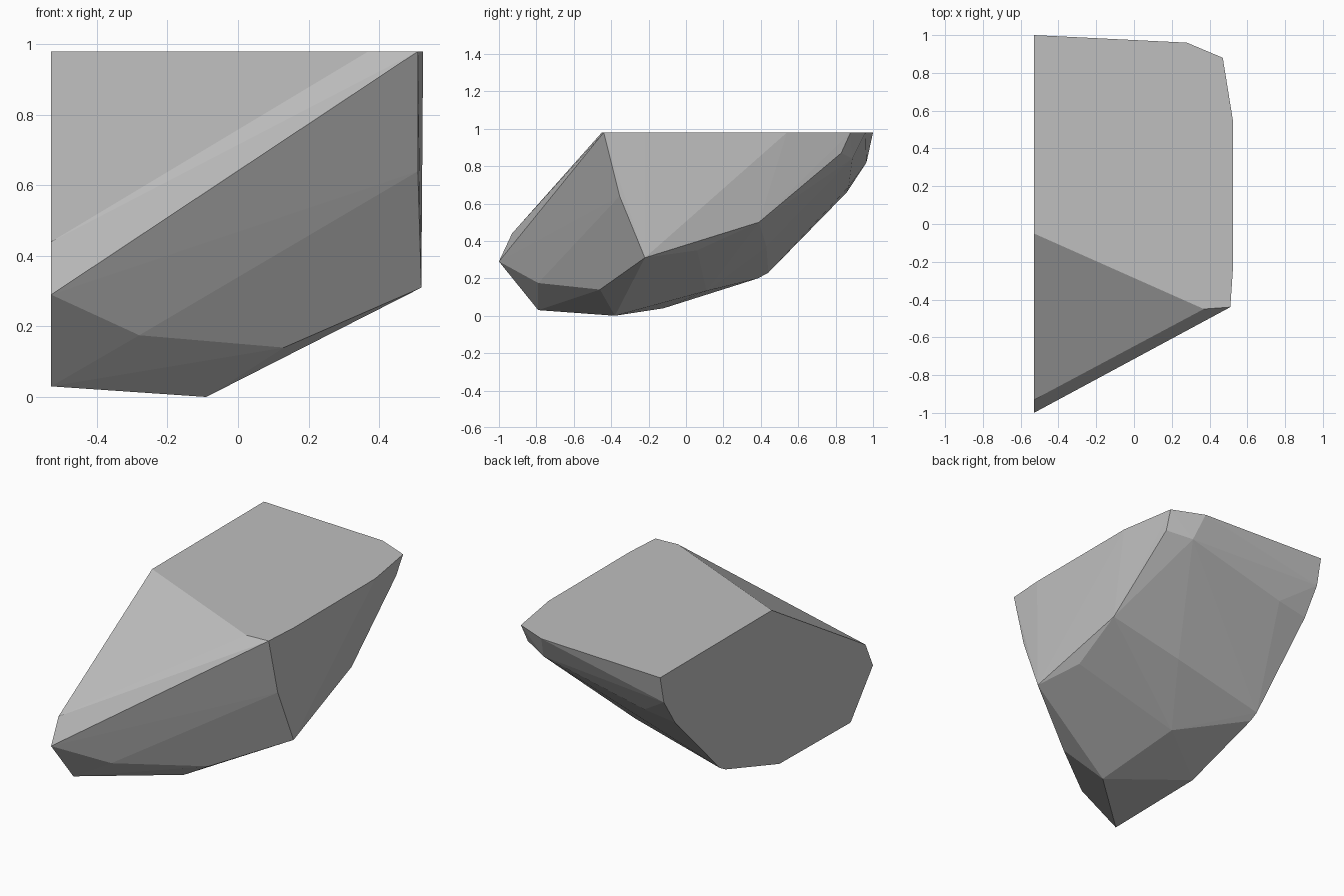
import bpy, bmesh, math

if "Cube" in bpy.data.objects:
    bpy.data.objects.remove(bpy.data.objects["Cube"])

LEFT, TOP = -0.53, 0.98

# Cut left side: profile as (y, z)
left_profile = [(-0.05, TOP), (-0.93, 0.44), (-1.0, 0.29), (-0.79, 0.03), (-0.12, 0.04),
                (0.385, 0.2), (0.44, 0.23), (0.86, 0.66), (0.965, 0.82), (1.0, TOP)]
# Flat top: outline as (x, y)
top_outline = [(0.28, 0.96), (0.47, 0.88), (0.525, 0.54), (0.525, -0.22),
               (0.51, -0.44), (0.37, -0.45)]
# Corners of the chipped front, right, back and underside
chips = [(0.52, -0.22, 0.31), (0.51, -0.355, 0.64), (-0.28, -0.79, 0.175),
         (0.13, -0.46, 0.14), (-0.09, -0.38, 0.0), (0.475, 0.39, 0.5),
         (0.45, 0.06, 0.35), (0.46, 0.83, 0.87), (0.315, 0.89, 0.84),
         (-0.335, 0.87, 0.69), (0.035, 0.43, 0.37), (-0.184, 0.11, 0.133)]

points = ([(LEFT, y, z) for y, z in left_profile]
          + [(x, y, TOP) for x, y in top_outline] + chips)

# Wrap the corners in a faceted convex shell
bm = bmesh.new()
for p in points:
    bm.verts.new(p)
bmesh.ops.convex_hull(bm, input=bm.verts[:])
bmesh.ops.delete(bm, geom=[v for v in bm.verts if not v.link_faces], context='VERTS')
# Merge the triangles of flat cuts into single faces
bmesh.ops.dissolve_limit(bm, angle_limit=math.radians(1), verts=bm.verts[:], edges=bm.edges[:])
bmesh.ops.recalc_face_normals(bm, faces=bm.faces[:])

mesh = bpy.data.meshes.new("rock_chunk")
bm.to_mesh(mesh)
bm.free()
rock = bpy.data.objects.new("rock_chunk", mesh)
bpy.context.collection.objects.link(rock)

stone = bpy.data.materials.new("stone_grey")
stone.diffuse_color = (0.52, 0.52, 0.52, 1)
stone.use_nodes = True
stone.node_tree.nodes["Principled BSDF"].inputs["Base Color"].default_value = stone.diffuse_color
mesh.materials.append(stone)
